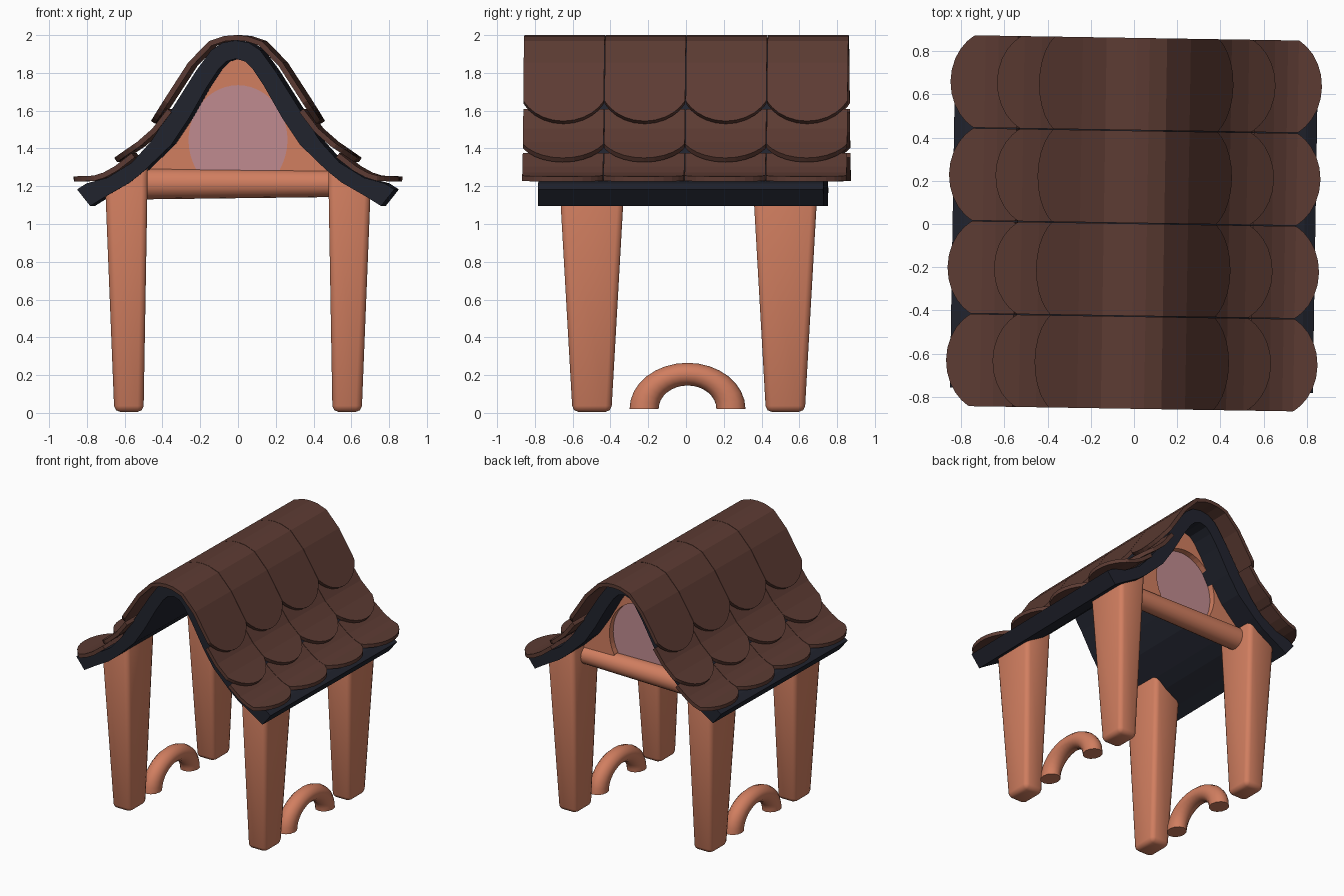
import bpy, bmesh, math

old = bpy.data.objects.get("Cube")
if old:
    bpy.data.objects.remove(old, do_unlink=True)


def material(name, rgb):
    m = bpy.data.materials.new(name)
    m.use_nodes = True
    m.diffuse_color = (*rgb, 1)
    m.node_tree.nodes["Principled BSDF"].inputs["Base Color"].default_value = (*rgb, 1)
    return m


WOOD = material("orange wood", (0.64, 0.21, 0.117))
SHINGLE = material("brown shingle", (0.108, 0.044, 0.033))
NAVY = material("dark navy", (0.015, 0.017, 0.027))
PINK = material("dusty pink", (0.53, 0.26, 0.28))
TILT = -0.016  # slight twist of the roof


def finish(name, bm, mat, smooth=False):
    mesh = bpy.data.meshes.new(name)
    bm.to_mesh(mesh)
    bm.free()
    obj = bpy.data.objects.new(name, mesh)
    bpy.context.collection.objects.link(obj)
    mesh.materials.append(mat)
    if smooth:
        bpy.ops.object.select_all(action="DESELECT")
        obj.select_set(True)
        bpy.context.view_layer.objects.active = obj
        bpy.ops.object.shade_smooth_by_angle(angle=math.radians(50))
    return obj


def prism(name, outline, y0, y1, mat):
    """Extrude an x-z outline along y."""
    bm = bmesh.new()
    face = bm.faces.new([bm.verts.new((x, y0, z)) for x, z in outline])
    ext = bmesh.ops.extrude_face_region(bm, geom=[face], use_keep_orig=True)
    moved = [v for v in ext["geom"] if isinstance(v, bmesh.types.BMVert)]
    bmesh.ops.translate(bm, verts=moved, vec=(0, y1 - y0, 0))
    bmesh.ops.recalc_face_normals(bm, faces=bm.faces)
    return finish(name, bm, mat)


def mirrored(half):
    """Half profile starting on x = 0, continued to the other side."""
    return [(-x, z) for x, z in reversed(half[1:])] + half


def height(profile, x):
    for (xa, za), (xb, zb) in zip(profile, profile[1:]):
        if x <= xb:
            return za + (zb - za) * (x - xa) / (xb - xa)
    return profile[-1][1]


def tube(name, rings, mat):
    """Skin closed rings of points and cap the ends."""
    bm = bmesh.new()
    loops = [[bm.verts.new(p) for p in ring] for ring in rings]
    n = len(loops[0])
    for a, b in zip(loops, loops[1:]):
        for i in range(n):
            j = (i + 1) % n
            bm.faces.new((a[i], a[j], b[j], b[i]))
    bm.faces.new(loops[0])
    bm.faces.new(loops[-1])
    bmesh.ops.recalc_face_normals(bm, faces=bm.faces)
    return finish(name, bm, mat, True)


# Curved under-roof board
outer = [(0, 1.972), (0.07, 1.96), (0.13, 1.92), (0.21, 1.81), (0.33, 1.62),
         (0.45, 1.435), (0.55, 1.325), (0.68, 1.245), (0.79, 1.215), (0.84, 1.183)]
inner = [(0, 1.875), (0.05, 1.86), (0.09, 1.82), (0.15, 1.73), (0.25, 1.555),
         (0.34, 1.42), (0.48, 1.285), (0.56, 1.22), (0.69, 1.145), (0.77, 1.095)]
board = prism("roof_board", mirrored(outer) + mirrored(inner)[::-1], -0.77, 0.74, NAVY)
board.rotation_euler.z = TILT

# Overlapping shingles: profile, scallop depth in x
LAYERS = {
    "upper": ([(0, 2.0), (0.06, 1.995), (0.14, 1.968), (0.25, 1.855), (0.36, 1.685), (0.45, 1.545)], 0.07),
    "middle": ([(0.36, 1.61), (0.44, 1.505), (0.52, 1.435), (0.645, 1.35)], 0.11),
    "lower": ([(0.55, 1.375), (0.64, 1.305), (0.7, 1.272), (0.75, 1.256), (0.86, 1.252)], 0.11),
}
HALF, COLS = 0.2135, 12


def shingle(name, profile, sag, yc, sides):
    bm = bmesh.new()
    columns = []
    for i in range(COLS + 1):
        u = -math.cos(math.pi * i / COLS)
        tip = profile[-1][0] - sag * (1 - math.sqrt(1 - 0.8 * u * u)) / (1 - math.sqrt(0.2))
        xs = [x for x, z in profile[:-1]] + [tip]
        if sides == 0:
            xs = [-x for x in reversed(xs[1:])] + xs
        elif sides < 0:
            xs = [-x for x in reversed(xs)]
        columns.append([bm.verts.new((x, yc + u * HALF, height(profile, abs(x)))) for x in xs])
    for a, b in zip(columns, columns[1:]):
        for k in range(len(a) - 1):
            bm.faces.new((a[k], a[k + 1], b[k + 1], b[k]))
    obj = finish(name, bm, SHINGLE)
    mod = obj.modifiers.new("thickness", "SOLIDIFY")
    mod.thickness = 0.028
    mod.offset = -1
    obj.rotation_euler.z = TILT


for row in range(4):
    yc = 0.003 + (row - 1.5) * 0.43
    for layer, (profile, sag) in LAYERS.items():
        for side in ([0] if layer == "upper" else [-1, 1]):
            label = {0: "ridge", -1: "right", 1: "left"}[side]
            shingle(f"{layer}_shingle_{label}_{row + 1}", profile, sag, yc, side)

# Tapered posts with softened edges, tops cut along the roof slope
for sx, lr in ((1, "left"), (-1, "right")):
    for sy, fb in ((-1, "front"), (1, "back")):
        yc = 0.014 + sy * 0.512
        bm = bmesh.new()
        bmesh.ops.create_cube(bm, size=2)
        for v in bm.verts:
            top = v.co.z > 0
            is_inner = v.co.x * sx < 0
            hy = 0.172 if top else 0.103
            if top:
                x, z = (0.477, 1.33) if is_inner else (0.703, 1.2)
            else:
                x, z = (0.5, 0.005) if is_inner else (0.655, 0.005)
            v.co = (sx * x, yc + v.co.y * hy, z)
        bmesh.ops.recalc_face_normals(bm, faces=bm.faces)
        bmesh.ops.bevel(bm, geom=list(bm.edges), offset=0.032, segments=2,
                        profile=0.5, affect="EDGES", clamp_overlap=True)
        finish(f"{fb}_{lr}_post", bm, WOOD, True)

# Half-ring side rails between the posts
for sx, lr in ((1, "left"), (-1, "right")):
    rings = []
    for i in range(17):
        a = math.pi * i / 16
        ring = []
        for k in range(12):
            b = 2 * math.pi * k / 12
            ring.append((sx * 0.577 + 0.066 * math.sin(b),
                         0.008 + (0.23 + 0.077 * math.cos(b)) * math.cos(a),
                         0.02 + (0.185 + 0.06 * math.cos(b)) * math.sin(a)))
        rings.append(ring)
    tube(f"{lr}_arched_rail", rings, WOOD)

# Back cross beam, slightly thicker at one end
rings = []
for x, r in ((-0.53, 0.083), (0.53, 0.07)):
    rings.append([(x, 0.53 + r * math.cos(math.tau * k / 16),
                   1.213 + r * math.sin(math.tau * k / 16)) for k in range(16)])
tube("back_beam", rings, WOOD)

# Back gable panel with an arched opening and a recessed pane
arch = [(0.262 * math.cos(a), 1.445 + 0.29 * math.sin(a))
        for a in (math.radians(-32 + 244 * i / 32) for i in range(33))]
arch = [(arch[0][0], 1.2)] + arch + [(arch[-1][0], 1.2)]
edge = mirrored([(0, 1.91), (0.08, 1.88), (0.19, 1.72), (0.29, 1.555), (0.38, 1.42), (0.5, 1.31), (0.5, 1.2)])
prism("back_gable_panel", edge + arch, 0.51, 0.56, WOOD)
prism("gable_pane", arch, 0.506, 0.514, PINK)
